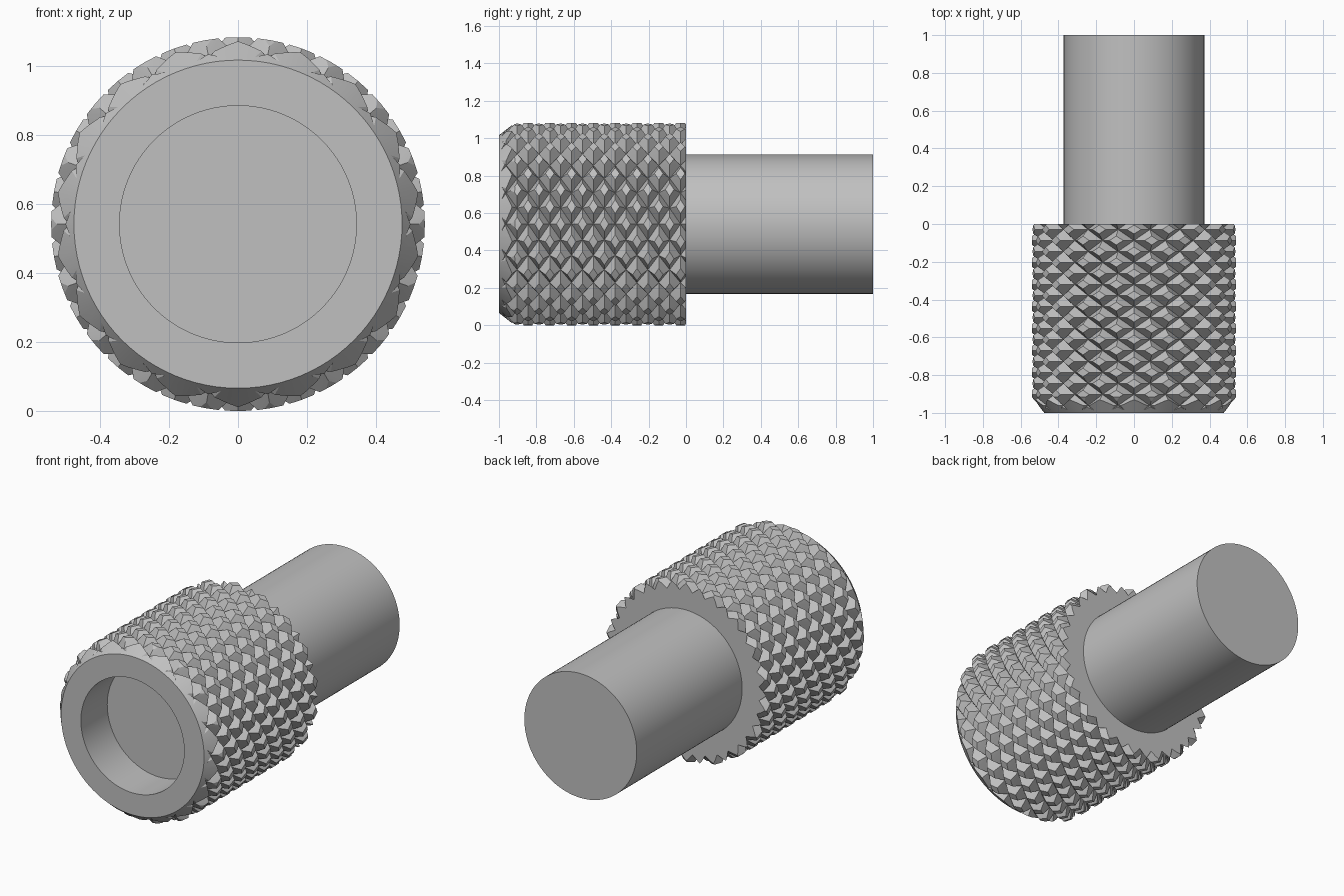
import bpy
import bmesh
import math
from mathutils import Vector, Matrix

default = bpy.data.objects.get("Cube")
if default:
    bpy.data.objects.remove(default, do_unlink=True)

R = 0.541            # outer radius, also the axis height
ROOT = 0.488         # radius at the groove bottoms
STARTS = 18          # grooves per helix direction
CELL = 0.1165        # diamond length along the axis
FLAT = 0.4           # share of each diamond left flat on top

grey = bpy.data.materials.new("plain grey")
grey.use_nodes = True
colour = (0.53, 0.53, 0.53, 1)
grey.diffuse_color = colour
grey.node_tree.nodes["Principled BSDF"].inputs["Base Color"].default_value = colour


def polar(r, angle, y):
    return Vector((r * math.sin(angle), y, R + r * math.cos(angle)))


def make_object(name, bm):
    bmesh.ops.recalc_face_normals(bm, faces=bm.faces)
    mesh = bpy.data.meshes.new(name)
    bm.to_mesh(mesh)
    bm.free()
    mesh.materials.append(grey)
    obj = bpy.data.objects.new(name, mesh)
    bpy.context.collection.objects.link(obj)
    return obj


def lathe(name, profile):
    """Revolve (radius, y) points around the long axis."""
    bm = bmesh.new()
    verts = [bm.verts.new(polar(r, 0, y)) for r, y in profile]
    edges = [bm.edges.new(pair) for pair in zip(verts, verts[1:])]
    bmesh.ops.spin(bm, geom=verts + edges, cent=(0, 0, R), axis=(0, 1, 0),
                   angle=math.tau, steps=96)
    bmesh.ops.remove_doubles(bm, verts=bm.verts, dist=0.0001)
    return make_object(name, bm)


def select_only(obj):
    bpy.ops.object.select_all(action='DESELECT')
    obj.select_set(True)
    bpy.context.view_layer.objects.active = obj


# Diamond-knurled bar, longer than the grip at both ends
def knurled_bar():
    bm = bmesh.new()
    step = math.tau / STARTS
    directions = [(1, 0), (0, 1), (-1, 0), (0, -1)]
    for row in range(-19, 4):
        y = CELL / 4 + row * CELL / 2
        for i in range(STARTS):
            angle = (i + 0.5 * (row % 2) + 0.5) * step

            def ring(r, scale):
                return [bm.verts.new(polar(r, angle + a * scale * step / 2,
                                           y + b * scale * CELL / 2))
                        for a, b in directions]
            low, top = ring(ROOT, 1), ring(R, FLAT)
            for k in range(4):
                n = (k + 1) % 4
                bm.faces.new((low[k], low[n], top[n], top[k]))
            bm.faces.new((top[0], top[1], top[3]))
            bm.faces.new((top[1], top[2], top[3]))
    bmesh.ops.remove_doubles(bm, verts=bm.verts, dist=0.0005)
    # Close both ends with cones
    rims = [e for e in bm.edges if e.is_boundary]
    tips = {s: bm.verts.new((0, s - 0.5, R)) for s in (-1, 1)}
    for e in rims:
        side = 1 if e.verts[0].co.y > -0.5 else -1
        bm.faces.new((e.verts[0], e.verts[1], tips[side]))
    bmesh.ops.triangulate(bm, faces=bm.faces)
    return make_object("knurl_helper", bm)


# Grip: chamfered blank with a blind bore, trimmed to the knurled surface
grip = lathe("knurled_grip", [(0, -0.75), (0.343, -0.75), (0.343, -1), (0.475, -1),
                              (0.6, -0.84), (0.6, 0), (0, 0)])
helper = knurled_bar()
helper.hide_render = True
trim = grip.modifiers.new("knurl", 'BOOLEAN')
trim.operation = 'INTERSECT'
trim.solver = 'EXACT'
trim.object = helper
select_only(grip)
bpy.ops.object.modifier_apply(modifier=trim.name)
bpy.data.objects.remove(helper, do_unlink=True)

# Plain round shaft
shaft = lathe("shaft", [(0, -0.1), (0.373, -0.1), (0.373, 1), (0, 1)])

for part in (grip, shaft):
    select_only(part)
    bpy.ops.object.shade_smooth_by_angle(angle=math.radians(25))
